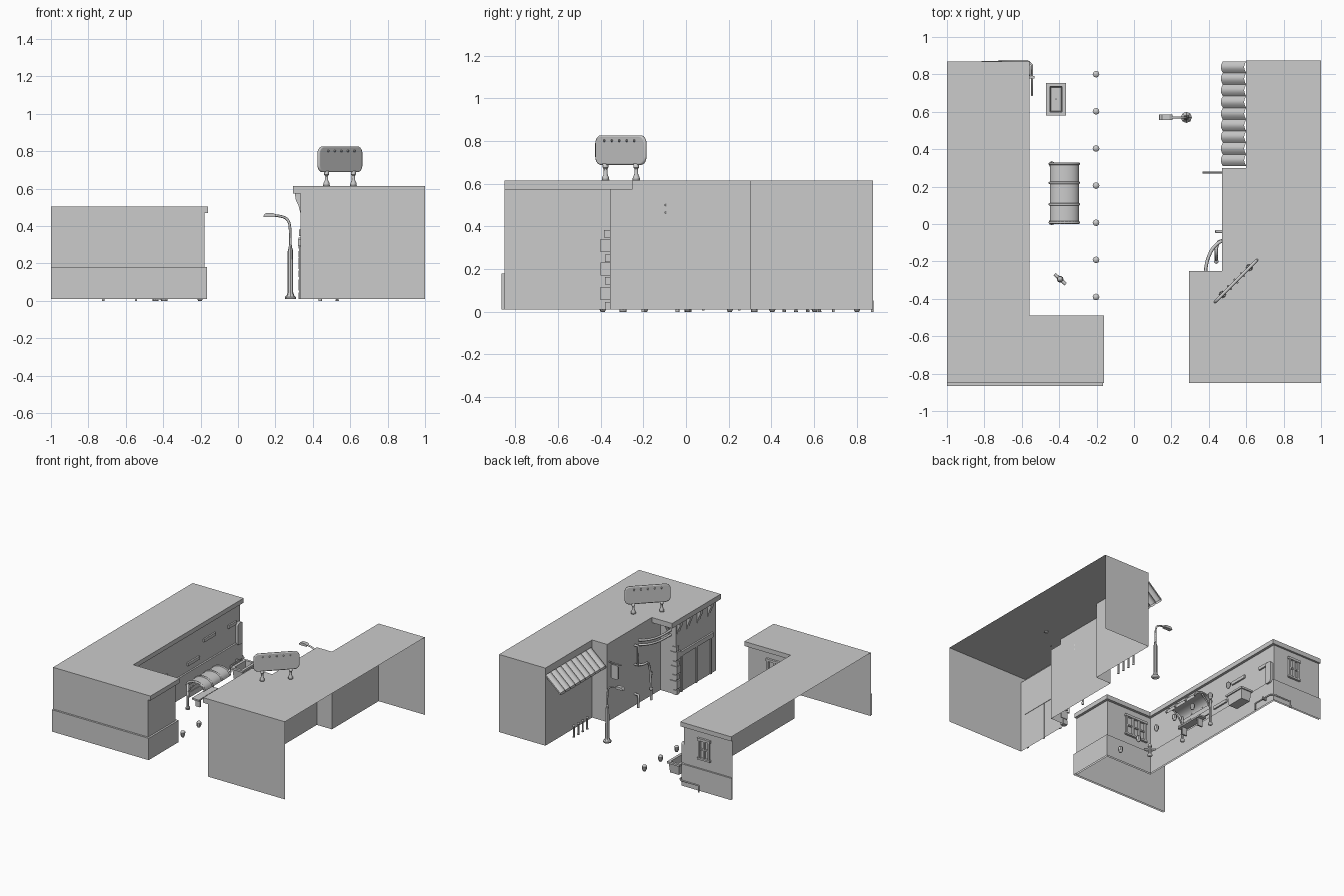
import bpy, bmesh
from math import sin, cos, pi, radians
from mathutils import Matrix

if "Cube" in bpy.data.objects:
    bpy.data.objects.remove(bpy.data.objects["Cube"])


def mesh(name, verts, faces, smooth=False):
    me = bpy.data.meshes.new(name)
    me.from_pydata(verts, [], faces)
    ob = bpy.data.objects.new(name, me)
    bpy.context.collection.objects.link(ob)
    if smooth:
        bpy.ops.object.select_all(action='DESELECT')
        ob.select_set(True)
        bpy.context.view_layer.objects.active = ob
        bpy.ops.object.shade_smooth_by_angle()
    return ob


def loft(name, rows, smooth=False, closed=False):
    n = len(rows[0])
    faces = [(k*n+i, k*n+(i+1) % n, (k+1)*n+(i+1) % n, (k+1)*n+i)
             for k in range(len(rows)-1) for i in range(n if closed else n-1)]
    return mesh(name, [p for r in rows for p in r], faces, smooth)


def at(pts, z):
    return [(x, y, z) for x, y in pts]


def box(name, loc, size, rot=0, taper=1.0):
    v = [(sx*size[0]/2*(taper if sz < 0 else 1), sy*size[1]/2*(taper if sz < 0 else 1), sz*size[2]/2)
         for sz in (-1, 1) for sx, sy in ((-1, -1), (1, -1), (1, 1), (-1, 1))]
    f = [(3, 2, 1, 0), (4, 5, 6, 7)] + [(i, (i+1) % 4, (i+1) % 4+4, i+4) for i in range(4)]
    ob = mesh(name, v, f)
    ob.matrix_world = Matrix.Translation(loc) @ Matrix.Rotation(radians(rot), 4, 'Z')
    return ob


def lathe(name, x, y, profile, n=12):
    rows = [[(x+r*cos(2*pi*i/n), y+r*sin(2*pi*i/n), z) for i in range(n)] for r, z in profile]
    ob = loft(name, rows, True, True)
    bm = bmesh.new()
    bm.from_mesh(ob.data)
    bmesh.ops.holes_fill(bm, edges=[e for e in bm.edges if e.is_boundary], sides=n)
    bm.to_mesh(ob.data)
    bm.free()
    return ob


def tube(name, pts, r, smooth_path=False, cyclic=False):
    cu = bpy.data.curves.new(name, 'CURVE')
    cu.dimensions, cu.bevel_depth, cu.bevel_resolution, cu.use_fill_caps = '3D', r, 1, True
    sp = cu.splines.new('NURBS' if smooth_path else 'POLY')
    sp.points.add(len(pts)-1)
    for p, co in zip(sp.points, pts):
        p.co = (*co, 1)
    sp.use_cyclic_u = cyclic
    if smooth_path:
        sp.use_endpoint_u, sp.order_u, sp.resolution_u = True, 3, 5
    ob = bpy.data.objects.new(name, cu)
    bpy.context.collection.objects.link(ob)
    bpy.ops.object.select_all(action='DESELECT')
    ob.select_set(True)
    bpy.context.view_layer.objects.active = ob
    bpy.ops.object.convert(target='MESH')
    return ob


def rounded(w, h, r, n=5):
    out = []
    for cx, cz, a in ((1, 1, 0), (-1, 1, 90), (-1, -1, 180), (1, -1, 270)):
        for i in range(n+1):
            t = radians(a+90*i/n)
            out.append((cx*(w/2-r)+r*cos(t), cz*(h/2-r)+r*sin(t)))
    return out


def plate(name, outline, depth, loc, rot=0):
    # upright slab: outline in local x-z, thickness along local y
    n = len(outline)
    v = [(x, s*depth/2, z) for s in (-1, 1) for x, z in outline]
    f = [tuple(range(n)), tuple(range(2*n-1, n-1, -1))] + [(i, (i+1) % n, (i+1) % n+n, i+n) for i in range(n)]
    ob = mesh(name, v, f)
    ob.matrix_world = Matrix.Translation(loc) @ Matrix.Rotation(radians(rot), 4, 'Z')
    return ob


# Left building: open shell with base, wall, cornice and roof
LW = [(-1, -.85), (-.18, -.85), (-.18, -.51), (-.58, -.51), (-.58, .855), (-1, .855)]
LR = [(-1, -.85), (-.16, -.85), (-.16, -.49), (-.56, -.49), (-.56, .87), (-1, .87)]
LB = [(-1, -.865), (-.165, -.865), (-.165, -.495), (-.567, -.495), (-.567, .868), (-1, .868)]
loft("left_base", [at(LB, .01), at(LB, .18), at(LW, .18)])
loft("left_wall", [at(LW, .01), at(LW, .47)])
loft("left_cornice", [at(LW, .47), at(LR, .47), at(LR, .505)])
mesh("left_roof", at(LR, .505), [tuple(range(6))])

# Right building: stepped open shell
RW = [(1, -.85), (.335, -.85), (.335, -.355), (.47, -.355), (.47, .3), (.6, .3), (.6, .875), (1, .875)]
RR = [(1, -.85), (.295, -.85), (.295, -.25), (.47, -.25), (.47, .3), (.6, .3), (.6, .875), (1, .875)]
loft("right_wall", [at(RW, .01), at(RW, .575)])
loft("right_cornice", [at(RW, .575), at(RR, .575), at(RR, .615)])
mesh("right_roof", at(RR, .615), [tuple(range(8))])

# Cornice brackets
prof = [(0, .575), (-.03, .575), (-.028, .545), (-.012, .51), (0, .465)]
for i, y in enumerate((-.38, -.5, -.63, -.76)):
    plate(f"bracket_{i}", prof, .03, (.335, y, 0))
plate("bracket_side", prof, .03, (.4, -.355, 0), -90)

# Corner stones and shopfront trim
for i in range(6):
    s = .045 if i % 2 else .025
    h = .06 if i % 2 else .035
    z = (.0275, .085, .145, .2, .25, .31)[i]
    box(f"corner_stone_{i}", (.33+s/2, -.352-s/2, z), (s+.012, s+.006, h))
box("corner_stone_top", (.345, -.366, .365), (.036, .034, .035))
box("shop_lintel", (.33, -.6, .31), (.016, .4, .035))
for y in (-.42, -.6, -.78):
    box("shop_post", (.332, y, .15), (.01, .015, .28))

# Ribbed awning
n, pts = 9, []
for k in range(n*6+1):
    y = .31+.56*k/(n*6)
    pts.append((y, .016*abs(sin(pi*k/6))))
loft("awning", [[(.6-.7*b, y, .56+.7*b) for y, b in pts], [(.475-.7*b, y, .45+.7*b) for y, b in pts],
                [(.475-.3*b, y, .435) for y, b in pts]], True)
for y in (.31, .87):
    mesh("awning_end", [(.6, y, .56), (.475, y, .45), (.475, y, .435), (.6, y, .545)], [(0, 1, 2, 3)])

# Small posts under the awning
for i in range(4):
    lathe(f"short_post_{i}", .53, .46+.055*i, [(.009, 0), (.007, .01), (.007, .08), (.01, .085), (.008, .095)], 8)

# Projecting blade sign
plate("blade_sign", rounded(.06, .11, .012), .012, (.42, .275, .405))
tube("blade_sign_arm", [(.365, .275, .47), (.47, .275, .47)], .005)

# Wall pipes
tube("pipe_tall", [(.47, -.04, .48), (.44, -.04, .48), (.44, -.04, .33), (.47, -.04, .33)], .009)
tube("pipe_down", [(.47, -.09, .31), (.44, -.09, .31), (.44, -.2, .31), (.44, -.2, 0)], .009, True)
tube("pipe_low", [(.47, -.04, .1), (.44, -.04, .1), (.44, -.04, 0)], .009)
for z in (.08, .2):
    lathe("pipe_collar", .44, -.2, [(.013, z), (.013, z+.014)], 8)
for dz in (0, .035):
    tube("curved_pipe", [(.47, -.09, .5-dz), (.43, -.11, .5-dz), (.39, -.19, .5-dz), (.38, -.27, .5-dz),
                         (.38, -.355, .5-dz)], .009, True)

# Rooftop billboard, turned 45 degrees
C = (.545, -.305, .757)
plate("billboard_panel", rounded(.315, .125, .03), .016, C, 45)
rim = tube("billboard_rim", [(x, 0, z) for x, z in rounded(.315, .123, .03)], .009, cyclic=True)
rim.matrix_world = Matrix.Translation(C) @ Matrix.Rotation(radians(45), 4, 'Z')
for d in (-.072, .072):
    lathe("billboard_leg", C[0]+d, C[1]+d,
          [(.018, .615), (.016, .63), (.009, .645), (.009, .67), (.013, .675), (.013, .695)])
for i in range(5):
    for s in (-1, 1):
        d = (i-2)*.035
        lathe("billboard_bulb", C[0]+d+s*.008, C[1]+d-s*.008, [(.004, .796), (.006, .801), (.004, .806)], 6)

# Street lamp
lathe("lamp_post", .28, .57, [(.03, .01), (.03, .02), (.02, .03), (.015, .045), (.014, .27), (.009, .285), (.008, .3)], 8)
tube("lamp_arm", [(.28, .57, .29), (.28, .57, .36), (.275, .57, .43), (.235, .57, .455), (.18, .57, .458)], .007, True)
plate("lamp_head", [(-.035, -.008), (.03, -.008), (.035, .004), (.02, .012), (-.02, .012), (-.03, .005)],
      .03, (.17, .57, .457))

# Bollards along the kerb
for i in range(7):
    lathe(f"bollard_{i}", -.203, -.39+.1985*i, [(.01, 0), (.017, .015), (.018, .038), (.012, .046)], 8)

# Open planter
outer = lambda w, l, z: at([(-.417-w, .667-l), (-.417+w, .667-l), (-.417+w, .667+l), (-.417-w, .667+l)], z)
loft("planter", [outer(.002, .002, .012), outer(.038, .07, .012), outer(.044, .078, .085), outer(.053, .087, .085),
                 outer(.053, .087, .1), outer(.032, .068, .1), outer(.028, .062, .03), outer(.002, .002, .03)],
     closed=True)

# Shelter with barrel roof, posts and bench
arc = [(-.372+.078*cos(t), .185+.05*sin(t)) for t in [pi*i/12 for i in range(13)]]
loft("shelter_roof", [[(x, 0, z) for x, z in arc], [(x, .33, z) for x, z in arc],
                      [(x*.97-.011, .33, z-.009) for x, z in arc], [(x*.97-.011, 0, z-.009) for x, z in arc],
                      [(x, 0, z) for x, z in arc]], True)
for y in (.008, .105, .22, .322):
    tube("shelter_rib", [(x, y, z) for x, z in arc], .007)
for y in (.01, .32):
    lathe("shelter_post", -.44, y, [(.016, 0), (.016, .015), (.009, .025), (.009, .2)], 8)
    tube("shelter_brace", [(-.44, y, .13), (-.41, y, .18), (-.36, y, .225)], .006)
box("bench_seat", (-.4, .165, .07), (.06, .24, .012))
box("bench_back", (-.435, .165, .11), (.01, .3, .04))
for y in (.08, .25):
    box("bench_leg", (-.4, y, .035), (.04, .012, .06))

# Hydrant with two side nozzles
lathe("hydrant", -.395, -.295, [(.018, 0), (.018, .01), (.012, .014), (.012, .07), (.016, .074), (.012, .09), (.004, .1)], 10)
tube("hydrant_nozzle", [(-.425, -.268, .055), (-.365, -.322, .055)], .009)


# Framed windows on the two end walls
def window(name, x, y, z, w, h, panes):
    box(name+"_sill", (x, y, z-h/2), (w+.03, .024, .014))
    box(name+"_lintel", (x, y, z+h/2), (w+.03, .024, .018))
    box(name+"_rail", (x, y, z), (w, .012, .01))
    for i in range(panes+1):
        box(name+"_mullion", (x-w/2+w*i/panes, y, z), (.014, .018, h))


window("back_window", -.76, .86, .335, .08, .15, 2)
window("wing_window", -.44, -.505, .335, .17, .15, 3)

# Fittings on the inner wall
for y, l, z in ((.27, .14, .24), (.47, .14, .35), (.75, .1, .34), (-.12, .14, .25)):
    box("wall_vent", (-.575, y, z), (.014, l, .024))
ob = plate("wall_box", rounded(.055, .17, .015), .024, (-.565, .82, .25), 90)

# Low pipe wrapping the back corner
tube("corner_pipe", [(-.72, .872, 0), (-.72, .872, .05), (-.57, .872, .05), (-.545, .85, .05), (-.545, .69, .05),
                     (-.545, .69, 0)], .006)
box("pipe_clamp", (-.55, .785, .05), (.035, .012, .02))
